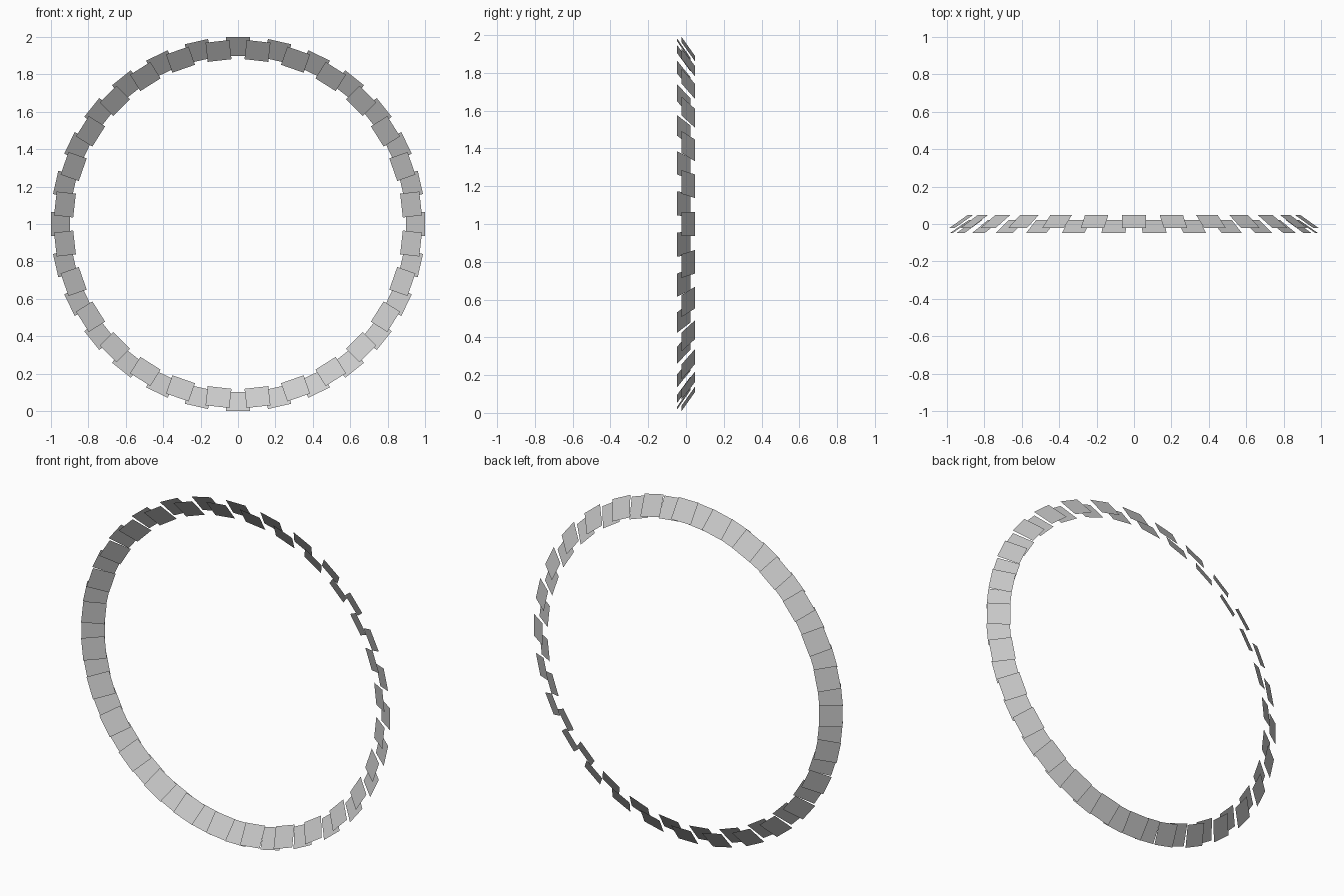
import bpy
from math import pi, sin, cos
from mathutils import Vector

if "Cube" in bpy.data.objects:
    bpy.data.objects.remove(bpy.data.objects["Cube"])

COUNT = 28            # tiles in each ring
WIDTH = 0.128         # tile size along the ring
DEPTH, RISE = 0.071, 0.103   # tile extent in y and in radius


def tile_ring(name, radius, y, offset):
    """Ring of flat square tiles, outer edge leaning towards the front."""
    verts, faces = [], []
    for i in range(COUNT):
        a = 2 * pi * (i + offset) / COUNT
        radial = Vector((sin(a), 0, cos(a)))
        tangent = Vector((cos(a), 0, -sin(a)))
        centre = Vector((0, y, 1)) + radial * radius
        u = tangent * WIDTH / 2
        v = (radial * RISE - Vector((0, DEPTH, 0))) / 2
        n = len(verts)
        verts += [centre - u - v, centre - u + v, centre + u + v, centre + u - v]
        faces.append((n + 3, n + 2, n + 1, n))
    mesh = bpy.data.meshes.new(name)
    mesh.from_pydata(verts, [], faces)
    obj = bpy.data.objects.new(name, mesh)
    bpy.context.collection.objects.link(obj)
    return obj


# Two interleaved rings, stepped apart along the tile normal
tile_ring("back_tiles", 0.9485, 0.0128, 0)
tile_ring("front_tiles", 0.931, -0.0128, 0.5)
